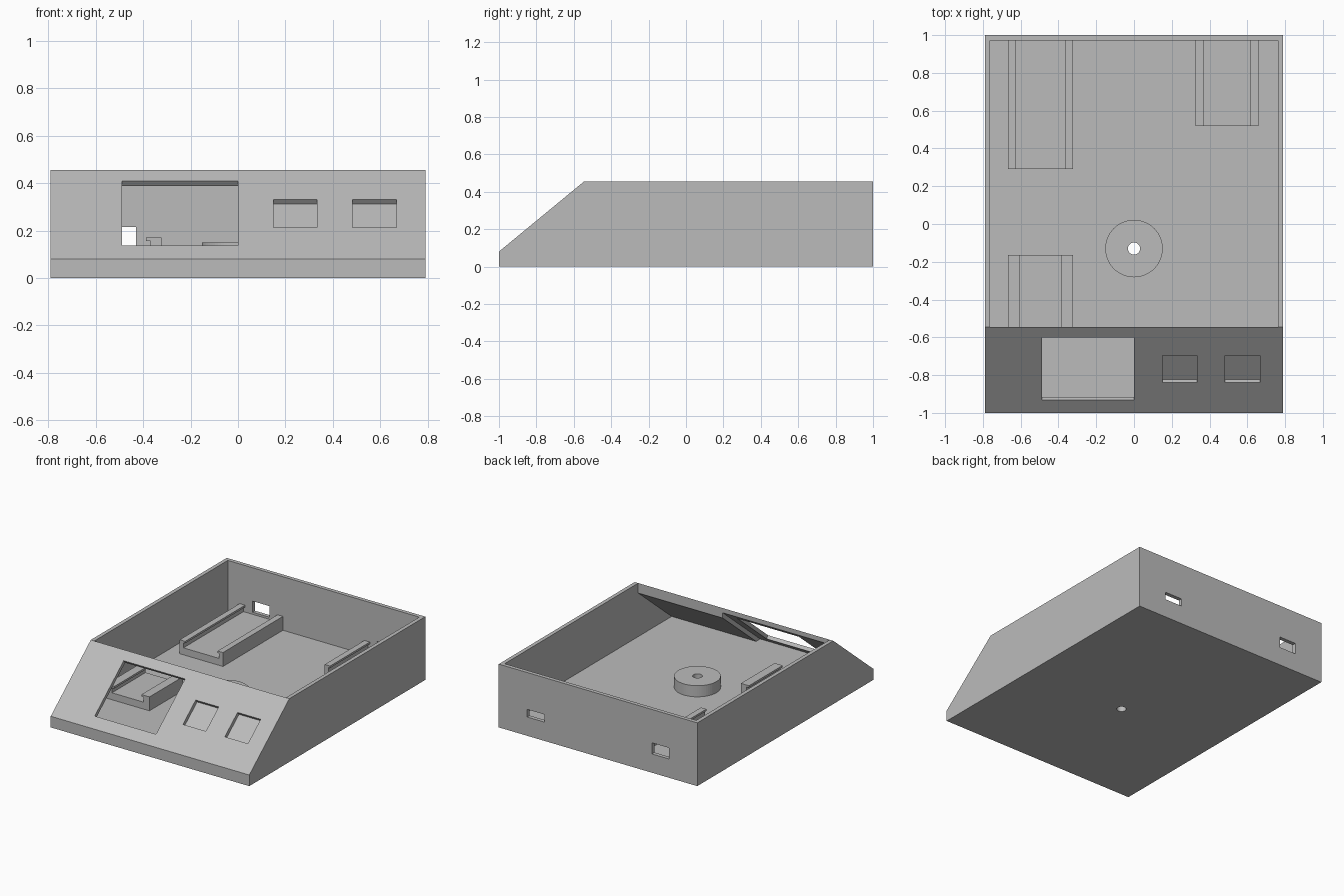
import bpy
import bmesh
import math

cube = bpy.data.objects.get("Cube")
if cube:
    bpy.data.objects.remove(cube, do_unlink=True)

grey = bpy.data.materials.new("plain grey")
grey.use_nodes = True
grey.diffuse_color = (0.5, 0.5, 0.5, 1)
grey.node_tree.nodes["Principled BSDF"].inputs["Base Color"].default_value = (0.5, 0.5, 0.5, 1)

HALF_X, HEIGHT, FLOOR, WALL = 0.79, 0.455, 0.07, 0.028
LIP_Z, RIDGE_Y = 0.08, -0.545
SLOPE = (HEIGHT - LIP_Z) / (RIDGE_Y + 1)
ANGLE = math.atan(SLOPE)
PANEL = 0.026
INNER_X, INNER_Y = HALF_X - WALL, 1 - WALL


def finish(name, bm):
    bmesh.ops.recalc_face_normals(bm, faces=bm.faces)
    mesh = bpy.data.meshes.new(name)
    bm.to_mesh(mesh)
    bm.free()
    mesh.materials.append(grey)
    obj = bpy.data.objects.new(name, mesh)
    bpy.context.collection.objects.link(obj)
    return obj


def prism(name, points, start, end, axis="x"):
    """Extrude a (y, z) profile along x, or an (x, z) profile along y."""
    bm = bmesh.new()
    place = (lambda a, b: (start, a, b)) if axis == "x" else (lambda a, b: (a, start, b))
    face = bm.faces.new([bm.verts.new(place(a, b)) for a, b in points])
    moved = bmesh.ops.extrude_face_region(bm, geom=[face])["geom"]
    shift = (end - start, 0, 0) if axis == "x" else (0, end - start, 0)
    bmesh.ops.translate(bm, vec=shift, verts=[v for v in moved if isinstance(v, bmesh.types.BMVert)])
    return finish(name, bm)


def box(name, x0, x1, y0, y1, z0, z1):
    return prism(name, [(y0, z0), (y1, z0), (y1, z1), (y0, z1)], x0, x1)


def cylinder(name, radius, y, z0, z1):
    bm = bmesh.new()
    bmesh.ops.create_cone(bm, cap_ends=True, segments=64, radius1=radius, radius2=radius, depth=z1 - z0)
    bmesh.ops.translate(bm, vec=(0, y, (z0 + z1) / 2), verts=bm.verts)
    return finish(name, bm)


def cut(obj, cutters):
    for cutter in cutters:
        cutter.hide_render = True
        mod = obj.modifiers.new("cut", "BOOLEAN")
        mod.operation, mod.solver, mod.object = "DIFFERENCE", "EXACT", cutter
    bpy.context.view_layer.update()
    graph = bpy.context.evaluated_depsgraph_get()
    mesh = bpy.data.meshes.new_from_object(obj.evaluated_get(graph))
    obj.modifiers.clear()
    obj.data = mesh


def on_slope(y, depth):
    """Point on the sloped panel, moved inward by depth."""
    return (y + depth * math.sin(ANGLE), LIP_Z + (y + 1) * SLOPE - depth * math.cos(ANGLE))


def panel_cutter(x0, x1, y0, y1):
    return prism("panel_cutter", [on_slope(y0, -0.05), on_slope(y1, -0.05),
                                  on_slope(y1, 0.04), on_slope(y0, 0.04)], x0, x1)


# Case: sloped prism hollowed from above
case = prism("case", [(-1, 0), (1, 0), (1, HEIGHT), (RIDGE_Y, HEIGHT), (-1, LIP_Z)], -HALF_X, HALF_X)
drop = PANEL / math.cos(ANGLE)
inner_top = HEIGHT - drop


def inner_foot(top):
    return RIDGE_Y - (top - FLOOR) / SLOPE


cavity = prism("cavity_cutter", [(inner_foot(inner_top), FLOOR), (INNER_Y, FLOOR), (INNER_Y, 0.6),
                                 (RIDGE_Y, 0.6), (RIDGE_Y, inner_top)], -INNER_X, INNER_X)
screw = cylinder("screw_cutter", 0.032, -0.13, -0.1, 0.3)
cutters = [
    cavity, screw,
    panel_cutter(-0.488, 0, -0.932, -0.602),
    panel_cutter(0.15, 0.333, -0.84, -0.695),
    panel_cutter(0.483, 0.667, -0.84, -0.695),
    box("port_cutter", -0.565, -0.43, 0.9, 1.1, 0.135, 0.215),
    box("port_cutter", 0.425, 0.563, 0.9, 1.1, 0.135, 0.19),
]
cut(case, cutters)

# Backing behind the two button recesses
back_top = inner_top - 0.038
prism("button_backing", [(RIDGE_Y, inner_top), (RIDGE_Y, back_top), (inner_foot(back_top), FLOOR),
                         (inner_foot(inner_top), FLOOR)], 0.09, INNER_X)

# Screw boss
boss = cylinder("screw_boss", 0.152, -0.13, FLOOR, 0.15)
cut(boss, [screw])
for cutter in cutters:
    bpy.data.objects.remove(cutter, do_unlink=True)


# Board holders: a bed between two lipped rails
def board_holder(name, x0, x1, y0, y1, stem, lip):
    bed, under, top = 0.12, 0.156, 0.17
    left = [(x0, FLOOR), (x0, top), (x0 + stem + lip, top), (x0 + stem + lip, under),
            (x0 + stem, under), (x0 + stem, bed)]
    right = [(x0 + x1 - x, z) for x, z in reversed(left)]
    prism(name, left + right, y0, y1, axis="y")


board_holder("front_board_holder", -0.667, -0.323, RIDGE_Y, -0.163, 0.046, 0.018)
board_holder("rear_right_board_holder", -0.667, -0.323, 0.29, INNER_Y, 0.03, 0.013)
board_holder("rear_left_board_holder", 0.325, 0.658, 0.52, INNER_Y, 0.03, 0.013)
